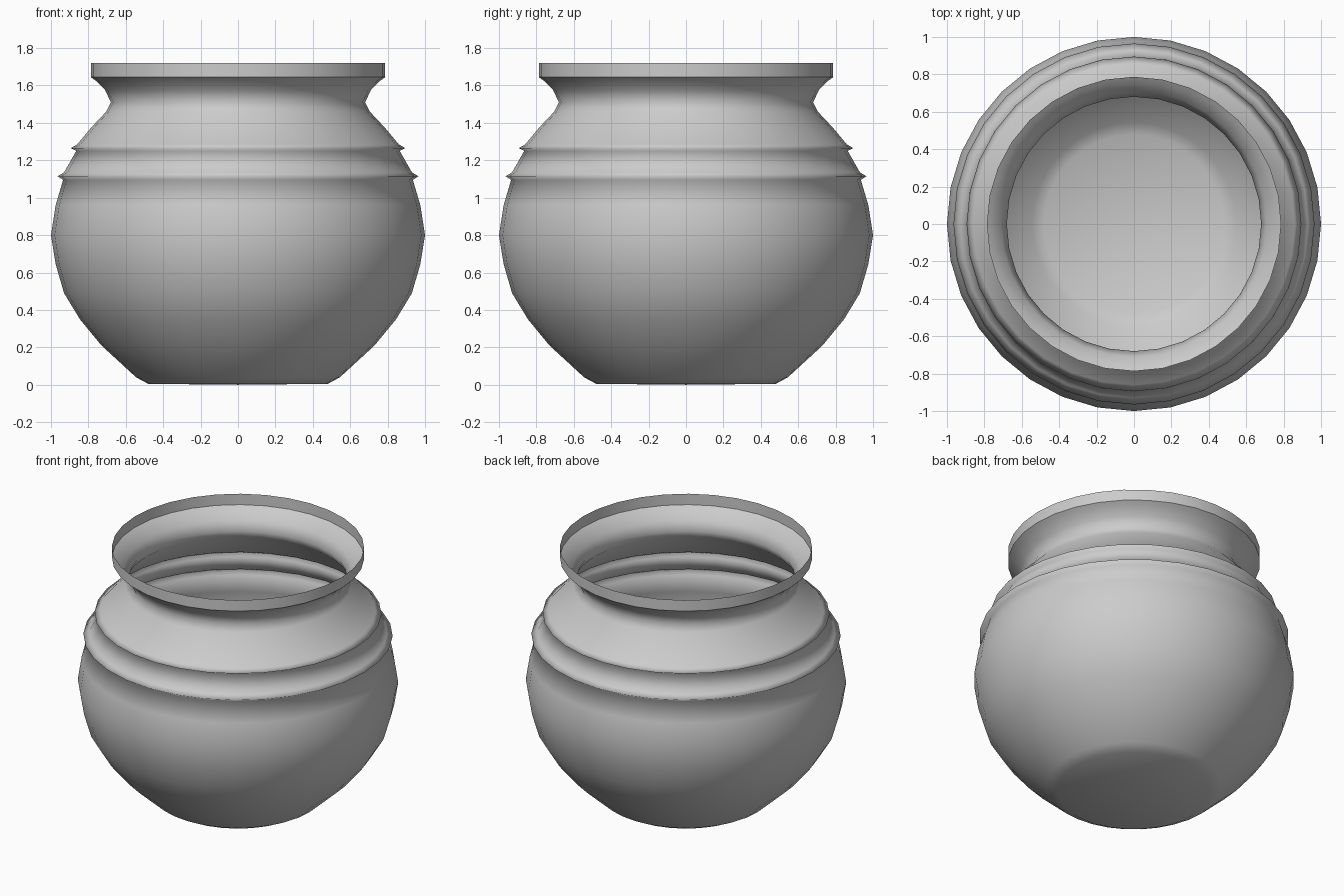
import bpy
import bmesh
from math import tau
from mathutils import Vector

SIDES = 32

if "Cube" in bpy.data.objects:
    bpy.data.objects.remove(bpy.data.objects["Cube"], do_unlink=True)

# Grey clay colour
clay = bpy.data.materials.new("grey_clay")
clay.use_nodes = True
grey = (0.6, 0.6, 0.6, 1.0)
clay.diffuse_color = grey
clay.node_tree.nodes["Principled BSDF"].inputs["Base Color"].default_value = grey

# Thin-walled profile as (radius, height), from base centre to rim
base = [(0, 0), (0.48, 0.005), (0.545, 0.04)]
belly = [(0.73, 0.21), (0.845, 0.35), (0.93, 0.49), (0.975, 0.645),
         (1.0, 0.80), (0.975, 0.96), (0.935, 1.095)]
lower_ridge = [(0.965, 1.115), (0.93, 1.135)]
upper_ridge = [(0.865, 1.25), (0.895, 1.265), (0.86, 1.285)]
neck = [(0.785, 1.375), (0.705, 1.46), (0.68, 1.51), (0.71, 1.575), (0.76, 1.625)]
rim = [(0.787, 1.645), (0.787, 1.72)]
profile = base + belly + lower_ridge + upper_ridge + neck + rim

# Pot: profile turned around the vertical axis
bm = bmesh.new()
points = [bm.verts.new((r, 0, z)) for r, z in profile]
edges = [bm.edges.new(pair) for pair in zip(points, points[1:])]
bmesh.ops.spin(bm, geom=points + edges, cent=(0, 0, 0), axis=(0, 0, 1),
               angle=tau, steps=SIDES, use_duplicate=False)
bmesh.ops.remove_doubles(bm, verts=bm.verts[:], dist=0.0005)
bmesh.ops.dissolve_degenerate(bm, dist=0.0001, edges=bm.edges[:])

# Face the wall outwards
bm.normal_update()
centre = Vector((0, 0, 0.8))
widest = max(bm.faces, key=lambda f: f.calc_center_median().xy.length)
if widest.normal.dot(widest.calc_center_median() - centre) < 0:
    bmesh.ops.reverse_faces(bm, faces=bm.faces[:])

# Smooth everywhere, with a crisp lower edge on the rim band
for face in bm.faces:
    face.smooth = True
rim_height = rim[0][1]
for edge in bm.edges:
    if all(abs(v.co.z - rim_height) < 0.001 for v in edge.verts):
        edge.smooth = False

mesh = bpy.data.meshes.new("pot")
bm.to_mesh(mesh)
bm.free()
mesh.materials.append(clay)
pot = bpy.data.objects.new("pot", mesh)
bpy.context.collection.objects.link(pot)
